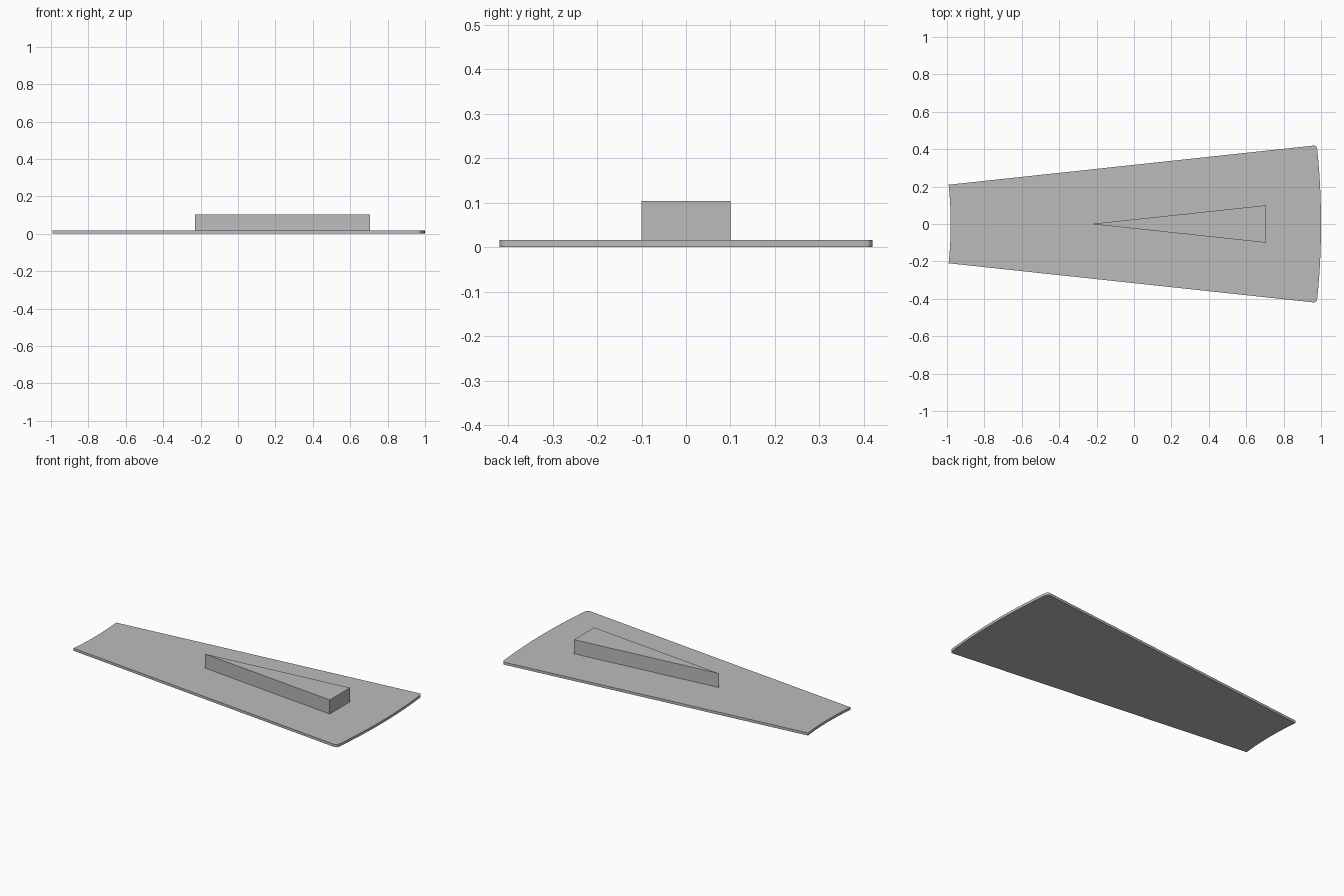
import bpy, bmesh
from math import sin, cos, asin, atan2, pi

cube = bpy.data.objects.get("Cube")
if cube:
    bpy.data.objects.remove(cube)

grey = bpy.data.materials.new("plain grey")
grey.use_nodes = True
colour = (0.5, 0.5, 0.5, 1)
grey.diffuse_color = colour
grey.node_tree.nodes["Principled BSDF"].inputs["Base Color"].default_value = colour


def extrude_outline(name, outline, bottom, top):
    """Raise a flat counter-clockwise outline into a solid."""
    bm = bmesh.new()
    face = bm.faces.new([bm.verts.new((x, y, bottom)) for x, y in outline])
    raised = bmesh.ops.extrude_face_region(bm, geom=[face])["geom"]
    for v in raised:
        if isinstance(v, bmesh.types.BMVert):
            v.co.z = top
    bmesh.ops.recalc_face_normals(bm, faces=bm.faces)
    mesh = bpy.data.meshes.new(name)
    bm.to_mesh(mesh)
    bm.free()
    mesh.materials.append(grey)
    obj = bpy.data.objects.new(name, mesh)
    bpy.context.collection.objects.link(obj)
    return obj


# Base plate: a ring sector with small rounded outer corners
thickness = 0.016
inner, outer, fillet = 1.97, 3.95, 0.018
centre_x = 1 - outer
half = asin(0.21 / inner)
steps = 24


def arc(cx, cy, radius, start, end, count):
    angles = [start + (end - start) * i / count for i in range(count + 1)]
    return [(cx + radius * cos(a), cy + radius * sin(a)) for a in angles]


swing = asin(fillet / (outer - fillet))
corner = half - swing
cx = centre_x + (outer - fillet) * cos(corner)
cy = (outer - fillet) * sin(corner)
outline = arc(centre_x, 0, outer, -corner, corner, steps)
upper = arc(cx, cy, fillet, corner, half + pi / 2, 6)[1:]
lower = [(x, -y) for x, y in reversed(upper)]
outline += upper + arc(centre_x, 0, inner, half, -half, steps) + lower
extrude_outline("base_plate", outline, 0, thickness)

# Raised wedge pointing towards the narrow end
extrude_outline("raised_wedge", [(-0.23, 0), (0.705, -0.1), (0.705, 0.1)], thickness, 0.104)
